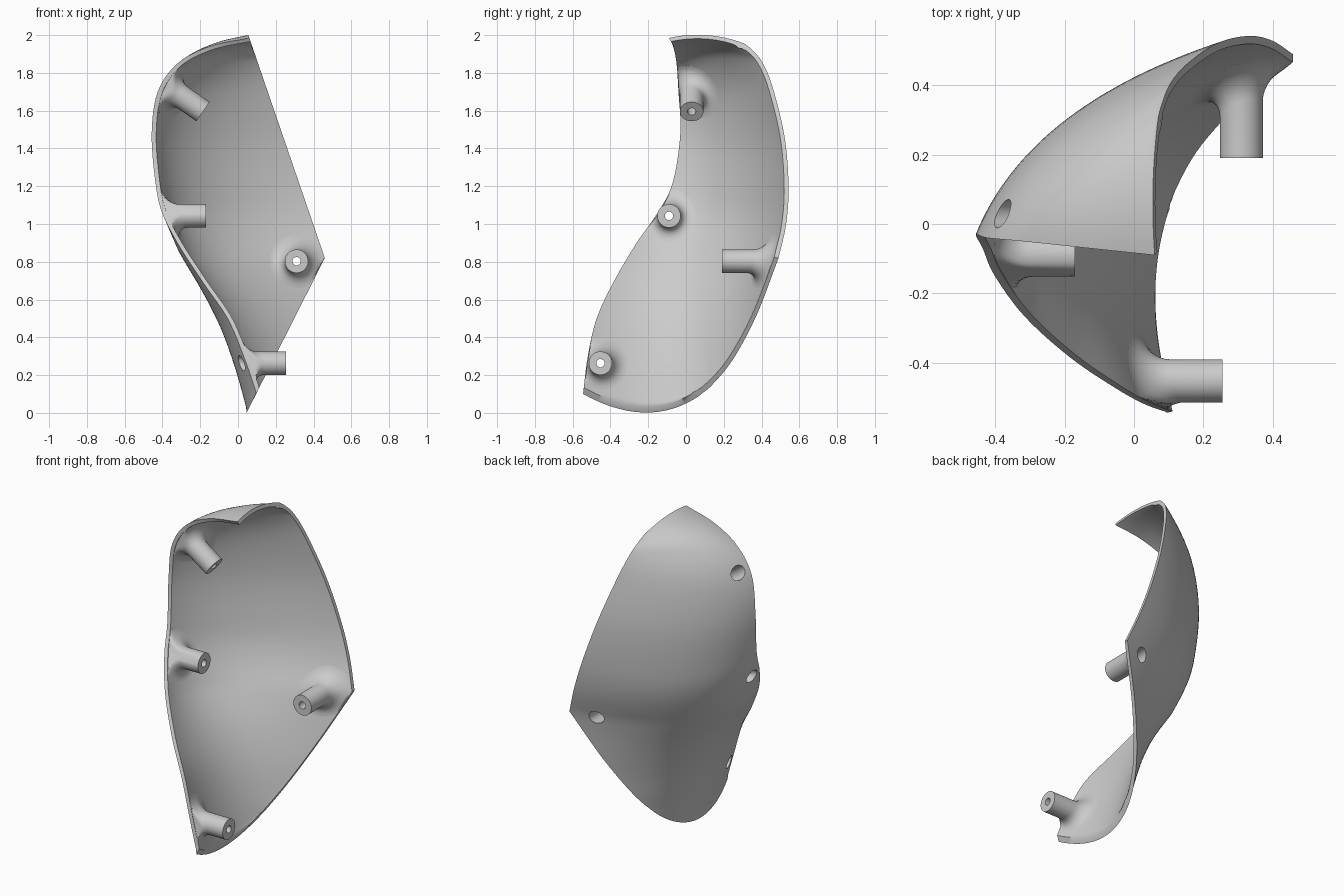
import bpy, bmesh, math
from mathutils import Vector
from mathutils.bvhtree import BVHTree

if "Cube" in bpy.data.objects:
    bpy.data.objects.remove(bpy.data.objects["Cube"])

THICK, BOSS_R, FILLET, SEG = 0.022, 0.062, 0.08, 48

# Three guide curves down the shell: front rim, middle of the panel, back/lower rim (y, z)
FRONT = [(.06, -.09, 1.985), (-.15, -.068, 1.94), (-.32, -.05, 1.85), (-.425, -.04, 1.70),
         (-.457, -.03, 1.48), (-.437, -.07, 1.22), (-.402, -.15, 1.06), (-.315, -.268, .89),
         (-.185, -.385, .69), (-.055, -.473, .50), (.03, -.52, .30), (.10, -.545, .10)]
MIDDLE = [(.06, .11, 2.0), (-.07, .14, 1.962), (-.17, .18, 1.885), (-.22, .24, 1.71),
          (-.21, .29, 1.45), (-.19, .29, 1.19), (-.18, .255, 1.00), (-.15, .17, .80),
          (-.10, .05, .585), (-.045, -.07, .365), (.005, -.155, .175), (.05, -.22, .002)]
BACK = [(.31, 1.955), (.35, 1.922), (.405, 1.855), (.46, 1.72), (.522, 1.46), (.543, 1.20),
        (.53, 1.00), (.49, .82), (.375, .52), (.25, .285), (.14, .15), (.065, .087)]
CORNER = 7                       # sharp corner on the back rim


def upper_x(z):                  # straight upper trim plane, seen from the front
    return .06 + (1.985 - z) * .343


def lower_x(z):                  # straight lower trim plane
    return .05 + (z - .01) * .506


BACK = [(upper_x(z) if i <= CORNER else lower_x(z), y, z) for i, (y, z) in enumerate(BACK)]


def spline(points, steps, corner=None):
    """Smooth curve through points, optionally broken at one corner."""
    if corner:
        return spline(points[:corner + 1], steps)[:-1] + spline(points[corner:], steps)
    p = [Vector(q) for q in points]
    p = [2 * p[0] - p[1]] + p + [2 * p[-1] - p[-2]]
    out = []
    for i in range(1, len(p) - 2):
        a, b, c, d = p[i - 1:i + 3]
        for s in range(steps):
            t = s / steps
            out.append(0.5 * (2 * b + (c - a) * t + (2 * a - 5 * b + 4 * c - d) * t * t
                              + (3 * b - a - 3 * c + d) * t ** 3))
    return out + [p[-2]]


def make_object(name, verts, faces):
    mesh = bpy.data.meshes.new(name)
    mesh.from_pydata([tuple(v) for v in verts], [], faces)
    obj = bpy.data.objects.new(name, mesh)
    bpy.context.collection.objects.link(obj)
    bm = bmesh.new()
    bm.from_mesh(mesh)
    bmesh.ops.recalc_face_normals(bm, faces=bm.faces)
    bm.to_mesh(mesh)
    bm.free()
    return obj


def cut(target, cutter):
    mod = target.modifiers.new("bore", 'BOOLEAN')
    mod.operation, mod.object, mod.solver = 'DIFFERENCE', cutter, 'EXACT'
    bpy.context.view_layer.objects.active = target
    bpy.ops.object.modifier_apply(modifier=mod.name)


def rings_to_solid(name, rings, start, end):
    """Closed solid skinned over rings, with fan caps at both ends."""
    verts = [v for ring in rings for v in ring] + [start, end]
    n, last = len(rings), (len(rings) - 1) * SEG
    faces = []
    for k in range(SEG):
        m = (k + 1) % SEG
        for r in range(n - 1):
            a, b = r * SEG, (r + 1) * SEG
            faces.append((a + k, a + m, b + m, b + k))
        faces.append((n * SEG, m, k))
        faces.append((n * SEG + 1, last + k, last + m))
    return make_object(name, verts, faces)


# Curved shell panel: outer skin
STEPS, COLS = 6, 36
grid = []
for f, m, b in zip(spline(FRONT, STEPS), spline(MIDDLE, STEPS), spline(BACK, STEPS, CORNER)):
    grid.append([f * (1 - t) * (1 - 2 * t) + m * 4 * t * (1 - t) + b * t * (2 * t - 1)
                 for t in (j / COLS for j in range(COLS + 1))])
for p in grid[0]:
    p.x = upper_x(p.z)
for p in grid[-1]:
    p.x = lower_x(p.z)
R = len(grid) - 1

# Inner skin: offset by the wall thickness, with rims lying in the trim planes
upper_n, lower_n = Vector((1, 0, .343)).normalized(), Vector((1, 0, -.506)).normalized()
inner = []
for i, row in enumerate(grid):
    i0, i1 = max(i - 1, 0), min(i + 1, R)
    front_n = Vector((1, 0, 0)).cross(grid[i1][0] - grid[i0][0]).normalized()
    line = []
    for j, p in enumerate(row):
        j0, j1 = max(j - 1, 0), min(j + 1, COLS)
        n = (grid[i1][j] - grid[i0][j]).cross(row[j1] - row[j0]).normalized()
        d = n.copy()
        side_n = upper_n if i <= CORNER * STEPS else lower_n
        for pn, dist in ((side_n, (COLS - j) / 5), (upper_n, i / 5),
                         (lower_n, (R - i) / 5), (front_n, j / 5)):
            d -= max(0, 1 - dist) * d.dot(pn) * pn
        line.append(p + d * THICK / max(d.dot(n), .35))
    inner.append(line)

W, N = COLS + 1, (R + 1) * (COLS + 1)
faces = []
for i in range(R):
    for j in range(COLS):
        q = (i * W + j, i * W + j + 1, (i + 1) * W + j + 1, (i + 1) * W + j)
        faces += [q, tuple(k + N for k in reversed(q))]
loop = ([j for j in range(COLS)] + [i * W + COLS for i in range(R)]
        + [R * W + j for j in range(COLS, 0, -1)] + [i * W for i in range(R, 0, -1)])
faces += [(b, a, a + N, b + N) for a, b in zip(loop, loop[1:] + loop[:1])]
shell = make_object("shell_panel", [p for r in grid + inner for p in r], faces)

bm = bmesh.new()
bm.from_mesh(shell.data)
tree = BVHTree.FromBMesh(bm)
bm.free()


def make_boss(name, tip, axis):
    """Screw post with a flared base on the shell, plus its stepped bore cutter."""
    tip, axis = Vector(tip), Vector(axis).normalized()
    u = axis.orthogonal().normalized()
    v = axis.cross(u)
    depth = tree.ray_cast(tip, -axis)[3] or 0.25
    dirs = [u * math.cos(2 * math.pi * k / SEG) + v * math.sin(2 * math.pi * k / SEG)
            for k in range(SEG)]

    def hit(d, r):
        dist = tree.ray_cast(tip + d * r, -axis)[3]
        return dist if dist is not None and dist < depth + 0.16 else None

    def on_shell(d, r):
        # pull in towards the axis where the flare would run past the rim
        while r > 0.02 and (hit(d, r) is None or hit(d, r + 0.004) is None):
            r -= 0.001
        return r, hit(d, r) or depth

    rings = []
    for step in range(-1, 9):
        a = max(step, 0) / 8 * math.pi / 2
        lift = FILLET * (1 - math.cos(a)) if step >= 0 else -0.008
        ring = []
        for d in dirs:
            r, dist = on_shell(d, BOSS_R + FILLET * (1 - math.sin(a)))
            ring.append(tip + d * r - axis * max(dist - lift, 0.02))
        rings.append(ring)
    rings.append([tip + d * BOSS_R for d in dirs])
    boss = rings_to_solid(name, rings, tip - axis * (depth + 0.008), tip)

    bore = [(0.05, 0.022), (-0.10, 0.022), (-0.10, 0.041), (-depth - 0.25, 0.041)]
    cutter = rings_to_solid(name + "_cutter",
                            [[tip + axis * h + d * r for d in dirs] for h, r in bore],
                            tip + axis * 0.05, tip - axis * (depth + 0.25))
    cutter.hide_render = True
    return boss, cutter


# Four screw posts on the inside
pairs = [make_boss("upper_post", (-.185, .03, 1.595), (.82, 0, -.57)),
         make_boss("middle_post", (-.17, -.09, 1.043), (1, 0, 0)),
         make_boss("lower_post", (.255, -.453, .263), (1, 0, 0)),
         make_boss("side_post", (.31, .19, .803), (0, -1, 0))]

# Bore the posts and the shell
for boss, cutter in pairs:
    cut(boss, cutter)
    cut(shell, cutter)
for boss, cutter in pairs:
    bpy.data.objects.remove(cutter)

# Smooth shading with crisp rims
bpy.ops.object.select_all(action='DESELECT')
for obj in [shell] + [p[0] for p in pairs]:
    obj.select_set(True)
bpy.context.view_layer.objects.active = shell
bpy.ops.object.shade_smooth_by_angle(angle=math.radians(40))
